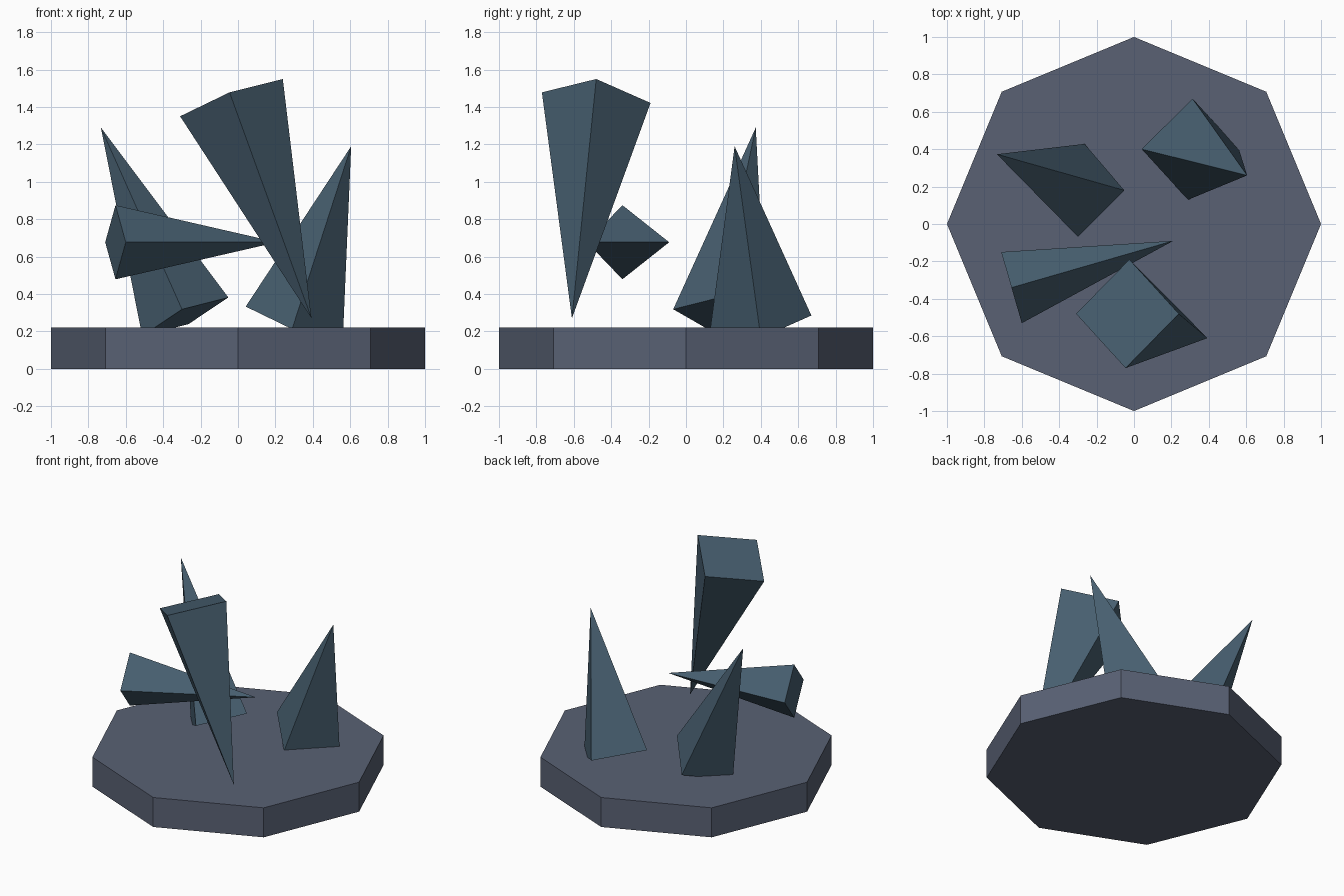
import bpy, bmesh
from mathutils import Vector, Matrix

if "Cube" in bpy.data.objects:
    bpy.data.objects.remove(bpy.data.objects["Cube"])


def make_material(name, color):
    mat = bpy.data.materials.new(name)
    mat.diffuse_color = (*color, 1.0)
    mat.use_nodes = True
    mat.node_tree.nodes["Principled BSDF"].inputs["Base Color"].default_value = mat.diffuse_color
    return mat


def add_cone(name, sides, r_bottom, r_top, depth, matrix, mat):
    """Flat-shaded cone or prism, centred on its own axis."""
    bm = bmesh.new()
    bmesh.ops.create_cone(bm, cap_ends=True, cap_tris=False, segments=sides,
                          radius1=r_bottom, radius2=r_top, depth=depth)
    bmesh.ops.remove_doubles(bm, verts=bm.verts, dist=1e-5)
    bmesh.ops.transform(bm, matrix=matrix, verts=bm.verts)
    bmesh.ops.recalc_face_normals(bm, faces=bm.faces)
    mesh = bpy.data.meshes.new(name)
    bm.to_mesh(mesh)
    bm.free()
    mesh.materials.append(mat)
    obj = bpy.data.objects.new(name, mesh)
    bpy.context.collection.objects.link(obj)
    return obj


def add_shard(name, centre, apex, corner_dir, radius, mat):
    """Four-sided spike from a square base centre to its tip."""
    centre, apex = Vector(centre), Vector(apex)
    axis = apex - centre
    z = axis.normalized()
    x = Vector(corner_dir)
    x = (x - z * x.dot(z)).normalized()
    y = z.cross(x)
    rot = Matrix((x, y, z)).transposed().to_4x4()
    mid = Matrix.Translation((centre + apex) / 2)
    return add_cone(name, 4, radius, 0, axis.length, mid @ rot, mat)


stone = make_material("stone", (0.10, 0.12, 0.175))
crystal = make_material("crystal", (0.062, 0.112, 0.158))

# Octagonal plinth
add_cone("base_slab", 8, 1.0, 1.0, 0.22, Matrix.Translation((0, 0, 0.11)), stone)

# Spikes: name, base centre, tip, direction to one base corner, base radius
shards = [
    ("shard_inverted", (-0.035, -0.48, 1.45), (0.393, -0.61, 0.27), (0.275, 0, 0.10), 0.292),
    ("shard_horizontal", (-0.655, -0.34, 0.677), (0.21, -0.09, 0.677), (0, 0, 1), 0.198),
    ("shard_back_left", (-0.282, 0.18, 0.279), (-0.733, 0.373, 1.29), (0.23, 0, 0.102), 0.252),
    ("shard_back_right", (0.301, 0.40, 0.249), (0.605, 0.26, 1.19), (-0.26, 0, 0.085), 0.273),
]
for name, centre, apex, corner, radius in shards:
    add_shard(name, centre, apex, corner, radius, crystal)
